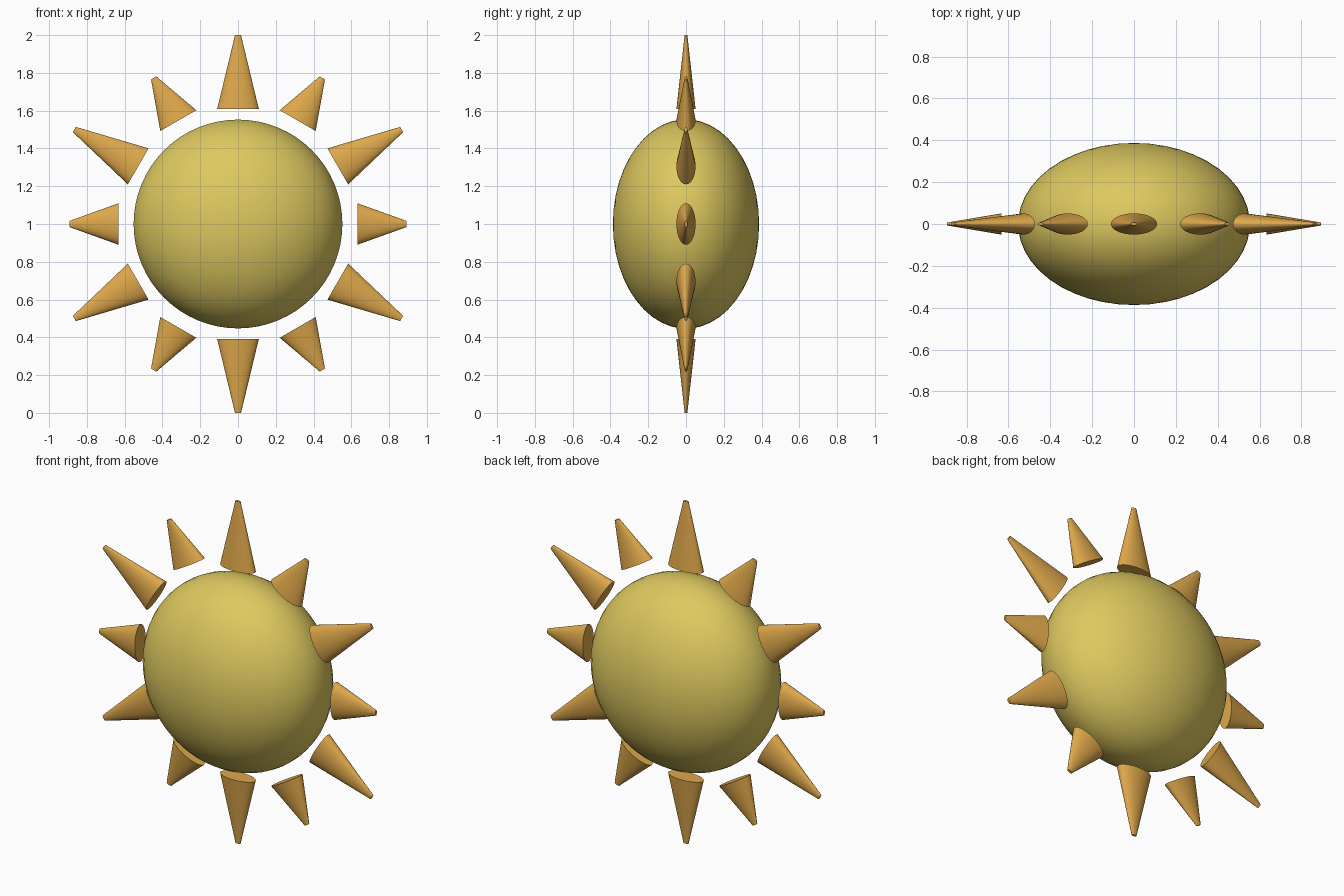
import bpy, math
from mathutils import Matrix

if "Cube" in bpy.data.objects:
    bpy.data.objects.remove(bpy.data.objects["Cube"])


def material(name, color):
    m = bpy.data.materials.new(name)
    m.diffuse_color = (*color, 1)
    m.use_nodes = True
    m.node_tree.nodes["Principled BSDF"].inputs["Base Color"].default_value = m.diffuse_color
    return m


yellow = material("yellow", (0.73, 0.58, 0.115))
orange = material("orange", (0.73, 0.39, 0.07))
CENTRE = Matrix.Translation((0, 0, 1.0))


def finish(name, mat, matrix):
    ob = bpy.context.object
    ob.name = name
    ob.data.transform(matrix)
    ob.data.materials.append(mat)
    bpy.ops.object.shade_smooth_by_angle(angle=math.radians(40))


# Flattened round body, poles facing front and back
bpy.ops.mesh.primitive_uv_sphere_add(segments=64, ring_count=23, radius=1)
finish("sun_body", yellow,
       CENTRE @ Matrix.Diagonal((0.554, 0.387, 0.554, 1)) @ Matrix.Rotation(math.pi / 2, 4, 'X'))

# Ring of flattened cones, alternating long and short
for i in range(12):
    is_long = i % 2 == 0
    base, tip = (0.61, 1.0) if is_long else (0.632, 0.893)
    bpy.ops.mesh.primitive_cone_add(vertices=32, radius1=0.11, radius2=0.016, depth=tip - base)
    finish("long_ray" if is_long else "short_ray", orange,
           CENTRE @ Matrix.Rotation(i * math.pi / 6, 4, 'Y')
           @ Matrix.Translation((0, 0, (base + tip) / 2)) @ Matrix.Diagonal((1, 0.46, 1, 1)))
